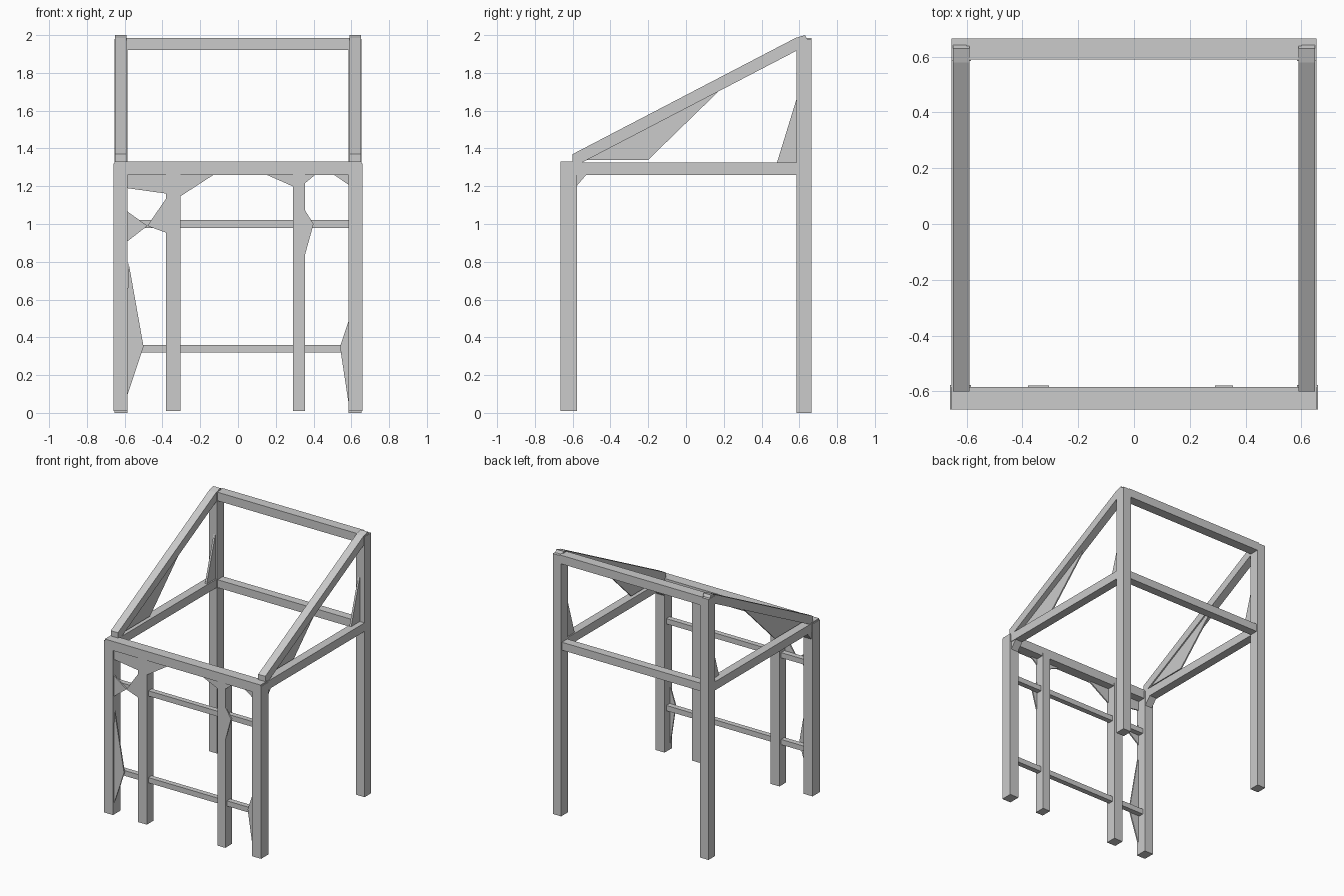
import bpy, bmesh
from mathutils import Vector

if "Cube" in bpy.data.objects:
    bpy.data.objects.remove(bpy.data.objects["Cube"])


def prism(name, axis, pts, c0, c1):
    """Extrude a flat outline between c0 and c1 along x or y."""
    bm = bmesh.new()
    to3 = (lambda a, b: Vector((c0, a, b))) if axis == 'x' else (lambda a, b: Vector((a, c0, b)))
    face = bm.faces.new([bm.verts.new(to3(a, b)) for a, b in pts])
    ext = bmesh.ops.extrude_face_region(bm, geom=[face])
    move = Vector((c1 - c0, 0, 0)) if axis == 'x' else Vector((0, c1 - c0, 0))
    verts = [v for v in ext['geom'] if isinstance(v, bmesh.types.BMVert)]
    bmesh.ops.translate(bm, verts=verts, vec=move)
    bmesh.ops.recalc_face_normals(bm, faces=bm.faces)
    me = bpy.data.meshes.new(name)
    bm.to_mesh(me)
    bm.free()
    ob = bpy.data.objects.new(name, me)
    bpy.context.collection.objects.link(ob)
    return ob


def box(name, x0, x1, y0, y1, z0, z1):
    return prism(name, 'y', [(x0, z0), (x1, z0), (x1, z1), (x0, z1)], y0, y1)


for s, side in ((-1, "left"), (1, "right")):
    # corner posts and front studs
    box(f"{side}_front_leg", s * .585, s * .66, -.665, -.578, 0.01, 1.32)
    box(f"{side}_back_post", s * .585, s * .655, .585, .665, 0, 1.98)
    box(f"{side}_front_stud", s * .345 - .035 + (-.02 * (s > 0)), s * .345 + .04 + (-.03 * (s > 0)),
        -.66, -.58, 0.01, 1.28)
    # level side beam and sloped rafter
    box(f"{side}_side_beam", s * .59, s * .655, -.6, .6, 1.26, 1.325)
    prism(f"{side}_rafter", 'x', [(-.6, 1.3), (.6, 1.925), (.665, 1.94), (.63, 2.0), (.58, 1.985), (-.6, 1.37)],
          s * .59, s * .65)
    # thin corner gussets
    prism(f"{side}_rafter_gusset", 'x', [(-.57, 1.34), (-.2, 1.34), (.17, 1.7)], s * .6, s * .61)
    prism(f"{side}_post_gusset", 'x', [(.48, 1.32), (.6, 1.32), (.6, 1.71)], s * .6, s * .615)
    prism(f"{side}_knee_brace", 'x', [(-.58, 1.2), (-.58, 1.27), (-.52, 1.27)], s * .59, s * .65)

# cross beams
box("front_beam", -.655, .655, -.665, -.585, 1.26, 1.33)
box("back_beam", -.6, .6, .59, .655, 1.26, 1.32)
box("top_back_beam", -.6, .6, .59, .665, 1.92, 1.985)

# front horizontal rails
for name, z in (("lower_front_rail", .34), ("upper_front_rail", 1.0)):
    box(name, -.6, .6, -.64, -.6, z - .02, z + .02)

# flat splinter plates on the front
plates = [
    [(-.66, 1.2), (-.3, 1.15), (-.13, 1.26), (-.66, 1.3)],
    [(.13, 1.27), (.3, 1.195), (.36, 1.22), (.42, 1.27)],
    [(.48, 1.28), (.655, 1.16), (.655, 1.28)],
    [(-.66, .85), (-.48, .99), (-.66, 1.12)],
    [(-.48, .99), (-.37, .95), (-.37, 1.15)],
    [(-.6, .05), (-.5, .35), (-.58, .8)],
    [(.35, 1.08), (.4, 1.0), (.35, .82)],
    [(.59, .02), (.54, .35), (.59, .5)],
]
for i, pts in enumerate(plates):
    prism(f"front_plate_{i + 1}", 'y', pts, -.655, -.645)
